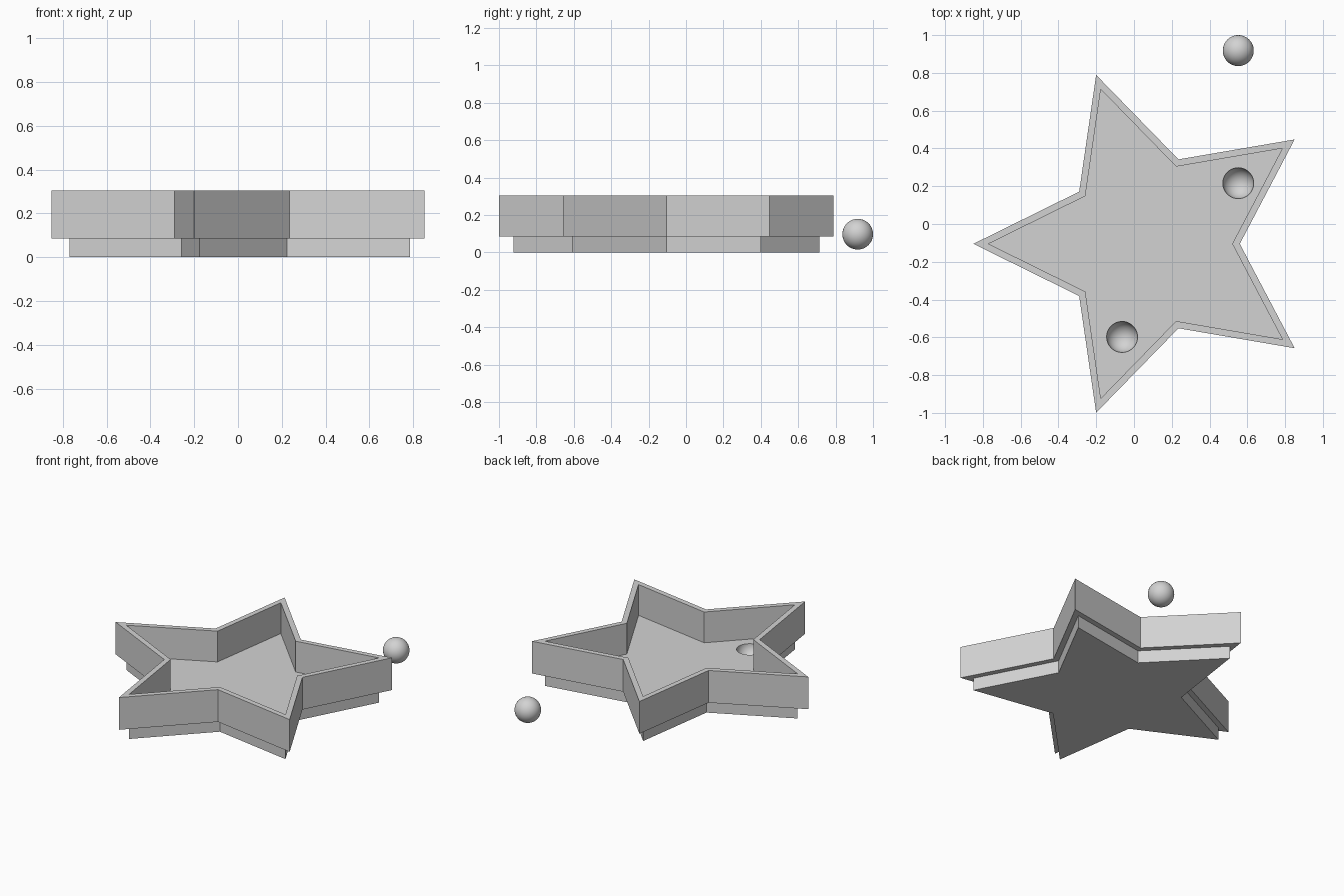
import bpy
import bmesh
from math import cos, sin, pi
from mathutils import Matrix

default_cube = bpy.data.objects.get("Cube")
if default_cube:
    bpy.data.objects.remove(default_cube, do_unlink=True)

CENTRE = (0.09, -0.105)
OUTER, INNER = 0.94, 0.86
BALL_R = 0.082
BALL_Z = 0.097

grey = bpy.data.materials.new("plain grey")
grey.use_nodes = True
colour = (0.65, 0.65, 0.65, 1)
grey.diffuse_color = colour
grey.node_tree.nodes["Principled BSDF"].inputs["Base Color"].default_value = colour


def make_object(name, bm):
    bmesh.ops.recalc_face_normals(bm, faces=bm.faces)
    mesh = bpy.data.meshes.new(name)
    bm.to_mesh(mesh)
    bm.free()
    mesh.materials.append(grey)
    obj = bpy.data.objects.new(name, mesh)
    bpy.context.collection.objects.link(obj)
    return obj


def activate(obj):
    bpy.ops.object.select_all(action="DESELECT")
    obj.select_set(True)
    bpy.context.view_layer.objects.active = obj


def star_ring(bm, radius, z):
    """Five-pointed star whose notches lie at half the tip radius."""
    ring = []
    for i in range(10):
        r = radius if i % 2 == 0 else radius / 2
        a = pi + i * pi / 5
        ring.append(bm.verts.new((CENTRE[0] + r * cos(a), CENTRE[1] + r * sin(a), z)))
    return ring


def sphere(name, x, y):
    bm = bmesh.new()
    bmesh.ops.create_uvsphere(bm, u_segments=48, v_segments=24, radius=BALL_R,
                              matrix=Matrix.Translation((x, y, BALL_Z)))
    return make_object(name, bm)


# Star tray: base, overhanging wall, rim, inner wall and floor
bm = bmesh.new()
profile = [(INNER, 0), (INNER, 0.085), (OUTER, 0.085),
           (OUTER, 0.305), (INNER, 0.305), (INNER, 0.095)]
rings = [star_ring(bm, r, z) for r, z in profile]
for low, high in zip(rings, rings[1:]):
    for i in range(10):
        j = (i + 1) % 10
        bm.faces.new((low[i], low[j], high[j], high[i]))
bm.faces.new(rings[0])
bm.faces.new(rings[-1])
tray = make_object("star_tray", bm)

# Round hollows in the floor
for x, y in [(0.552, 0.216), (-0.063, -0.598)]:
    cutter = sphere("hollow_cutter", x, y)
    cutter.hide_render = True
    cut = tray.modifiers.new("hollow", "BOOLEAN")
    cut.operation = "DIFFERENCE"
    cut.solver = "EXACT"
    cut.object = cutter
    activate(tray)
    bpy.ops.object.modifier_apply(modifier=cut.name)
    bpy.data.objects.remove(cutter, do_unlink=True)

# Loose ball behind the tray
ball = sphere("ball", 0.552, 0.918)

for obj in (tray, ball):
    activate(obj)
    bpy.ops.object.shade_smooth_by_angle(angle=pi / 6)
